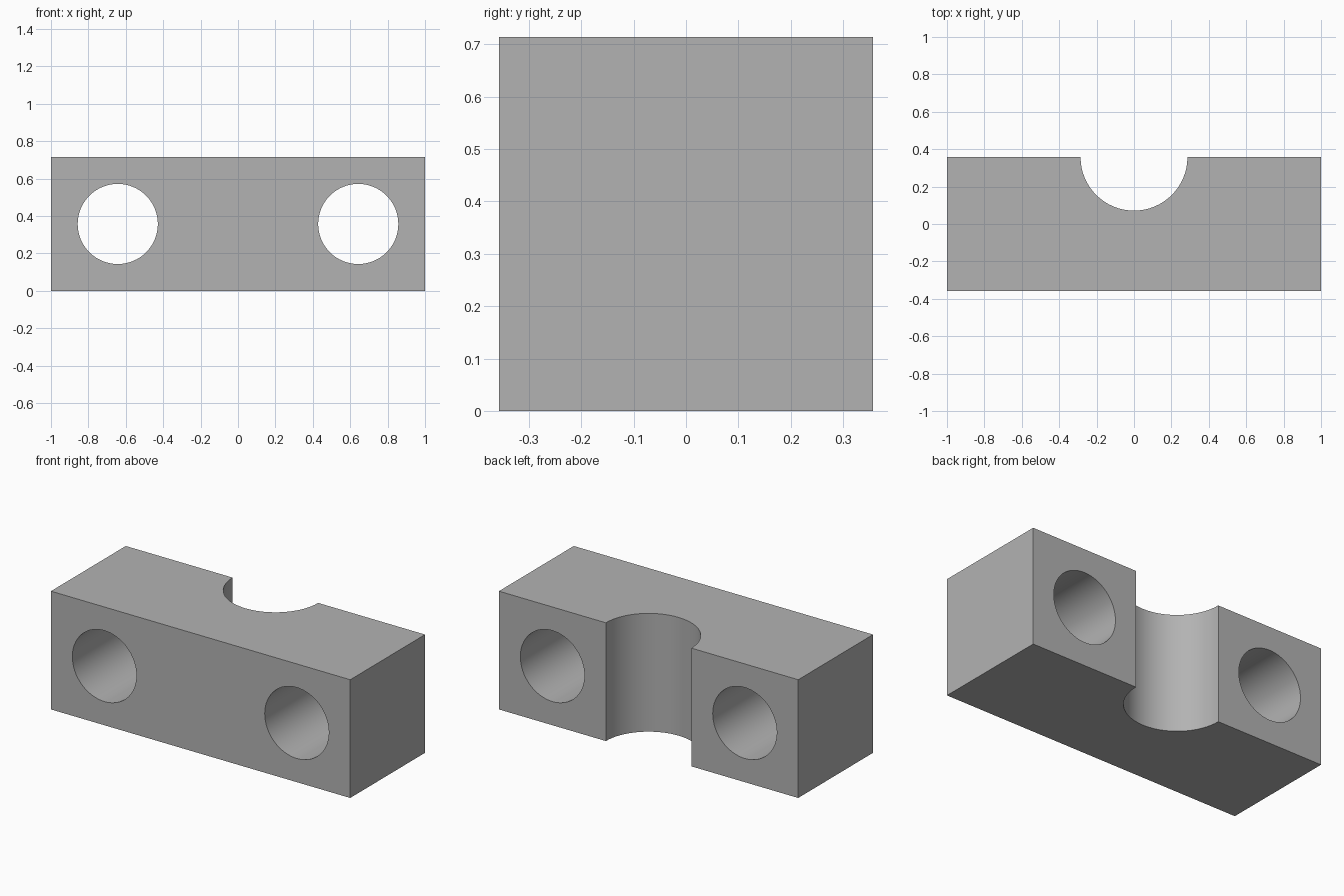
import bpy
import bmesh
from math import pi, sin, cos, radians

if "Cube" in bpy.data.objects:
    bpy.data.objects.remove(bpy.data.objects["Cube"], do_unlink=True)

SIZE = 5 / 7            # depth and height of the block
HALF = SIZE / 2
NOTCH_R = 2 / 7
BORE_R = 1.5 / 7
BORE_X = 4.5 / 7
SEGMENTS = 64

grey = bpy.data.materials.new("plain_grey")
grey.use_nodes = True
colour = (0.45, 0.45, 0.45, 1)
grey.diffuse_color = colour
grey.node_tree.nodes["Principled BSDF"].inputs["Base Color"].default_value = colour

# Block: top outline with a half-round notch in the back, extruded upward
outline = [(-1, HALF), (-1, -HALF), (1, -HALF), (1, HALF)]
for i in range(SEGMENTS // 2 + 1):
    a = 2 * pi * i / SEGMENTS
    outline.append((NOTCH_R * cos(a), HALF - NOTCH_R * sin(a)))

bm = bmesh.new()
base = bm.faces.new([bm.verts.new((x, y, 0)) for x, y in outline])
top = bmesh.ops.extrude_face_region(bm, geom=[base])["geom"]
bmesh.ops.translate(bm, vec=(0, 0, SIZE),
                    verts=[v for v in top if isinstance(v, bmesh.types.BMVert)])
bmesh.ops.recalc_face_normals(bm, faces=bm.faces)
mesh = bpy.data.meshes.new("notched_block")
bm.to_mesh(mesh)
bm.free()
mesh.materials.append(grey)
block = bpy.data.objects.new("notched_block", mesh)
bpy.context.collection.objects.link(block)

# Two through bores from front to back
for side, name in ((1, "left"), (-1, "right")):
    bpy.ops.mesh.primitive_cylinder_add(
        vertices=SEGMENTS, radius=BORE_R, depth=SIZE * 1.5,
        location=(side * BORE_X, 0, HALF), rotation=(pi / 2, 0, 0))
    cutter = bpy.context.object
    cutter.name = name + "_bore_cutter"
    cutter.data.materials.append(grey)
    cutter.hide_render = True
    mod = block.modifiers.new(name + "_bore", "BOOLEAN")
    mod.operation = "DIFFERENCE"
    mod.solver = "EXACT"
    mod.object = cutter
    bpy.ops.object.select_all(action="DESELECT")
    block.select_set(True)
    bpy.context.view_layer.objects.active = block
    bpy.ops.object.modifier_apply(modifier=mod.name)
    bpy.data.objects.remove(cutter, do_unlink=True)

# Smooth round walls, crisp edges
bpy.ops.object.shade_smooth_by_angle(angle=radians(30))
